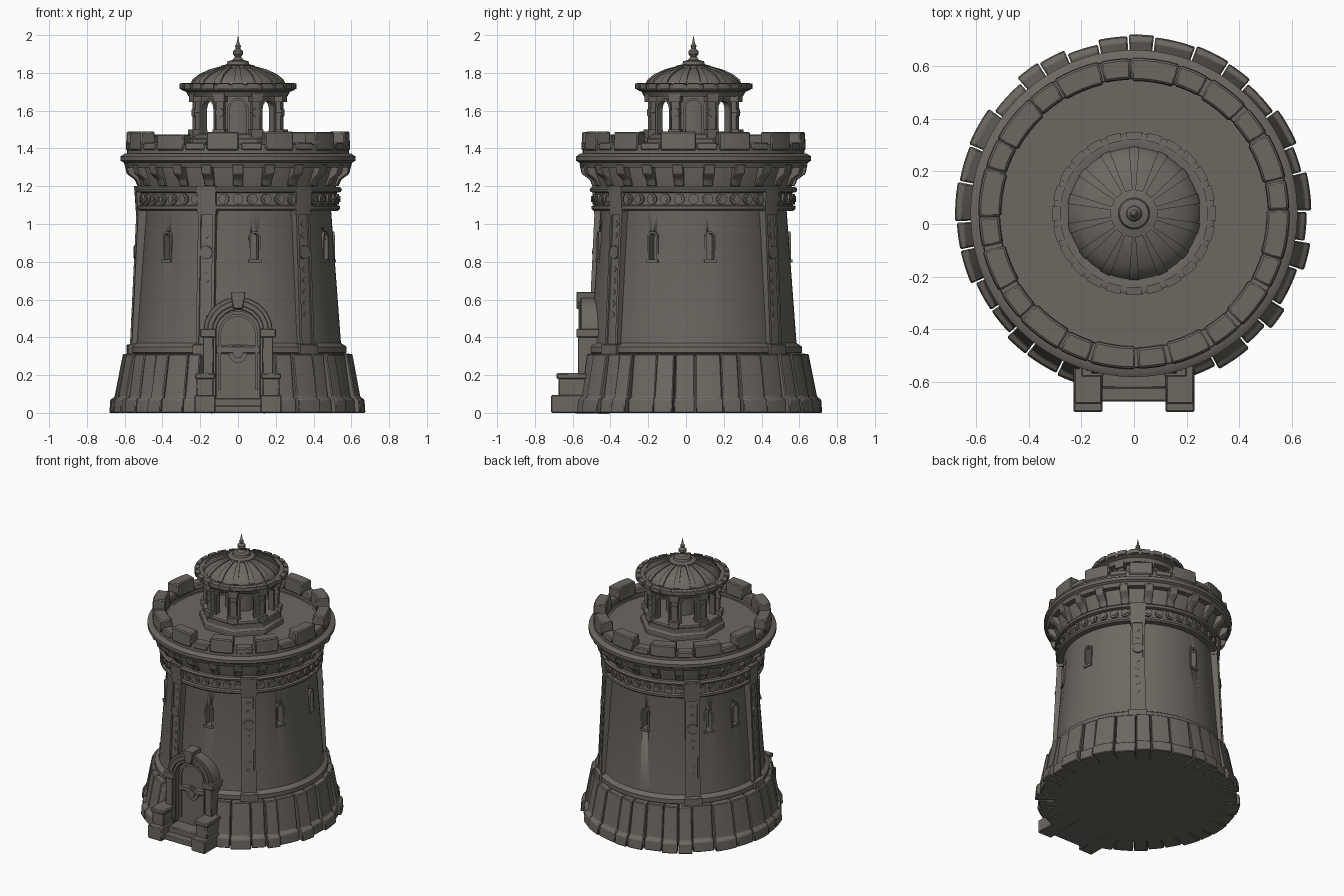
import bpy, bmesh, math, random
from mathutils import Matrix, Vector

random.seed(4)
CY = 0.04  # tower axis offset in y
cube = bpy.data.objects.get("Cube")
if cube:
    bpy.data.objects.remove(cube, do_unlink=True)

stone = bpy.data.materials.new("weathered_stone")
stone.use_nodes = True
COLOR = (0.150, 0.138, 0.120, 1)
stone.diffuse_color = COLOR
bsdf = next(n for n in stone.node_tree.nodes if n.type == 'BSDF_PRINCIPLED')
bsdf.inputs["Base Color"].default_value = COLOR
bsdf.inputs["Roughness"].default_value = 0.9


def finish(name, bm, bevel=0.0):
    bmesh.ops.remove_doubles(bm, verts=bm.verts, dist=1e-5)
    bmesh.ops.recalc_face_normals(bm, faces=bm.faces)
    mesh = bpy.data.meshes.new(name)
    bm.to_mesh(mesh)
    bm.free()
    mesh.materials.append(stone)
    ob = bpy.data.objects.new(name, mesh)
    bpy.context.collection.objects.link(ob)
    bpy.ops.object.select_all(action='DESELECT')
    ob.select_set(True)
    bpy.context.view_layer.objects.active = ob
    bpy.ops.object.shade_smooth_by_angle(angle=math.radians(35))
    if bevel:
        mod = ob.modifiers.new("worn_edges", 'BEVEL')
        mod.width = bevel
        mod.segments = 1
    return ob


def polar(r, deg, z):
    a = math.radians(deg)
    return Vector((r * math.sin(a), CY - r * math.cos(a), z))


def lathe(bm, profile, steps=96, closed=False):
    """Full turn of an (r, z) profile around the tower axis."""
    rings = [[bm.verts.new(polar(r, 360 * i / steps, z)) for r, z in profile] for i in range(steps)]
    n = len(profile)
    for i in range(steps):
        a, b = rings[i], rings[(i + 1) % steps]
        for j in range(n if closed else n - 1):
            k = (j + 1) % n
            bm.faces.new((a[j], b[j], b[k], a[k]))


def arc_block(bm, mid, width, profile, steps=4):
    """Part turn of a closed (r, z) profile, angles from the front."""
    rings = [[bm.verts.new(polar(r, mid + width * (i / steps - 0.5), z)) for r, z in profile]
             for i in range(steps + 1)]
    n = len(profile)
    for a, b in zip(rings, rings[1:]):
        for j in range(n):
            k = (j + 1) % n
            bm.faces.new((a[j], b[j], b[k], a[k]))
    bm.faces.new(rings[0])
    bm.faces.new(rings[-1][::-1])


def prism(bm, outline, r0, r1, deg=0):
    """Upright (x, z) outline pushed outward from r0 to r1, facing angle deg."""
    turn = Matrix.Translation((0, CY, 0)) @ Matrix.Rotation(math.radians(deg), 4, 'Z')
    a = [bm.verts.new(turn @ Vector((x, -r0, z))) for x, z in outline]
    b = [bm.verts.new(turn @ Vector((x, -r1, z))) for x, z in outline]
    n = len(a)
    for j in range(n):
        k = (j + 1) % n
        bm.faces.new((a[j], a[k], b[k], b[j]))
    bm.faces.new(a)
    bm.faces.new(b[::-1])


def box(bm, x0, x1, z0, z1, r0, r1, deg=0):
    prism(bm, [(x0, z0), (x1, z0), (x1, z1), (x0, z1)], r0, r1, deg)


def arch(w, z0, spring, n=10):
    """Points of an arched outline of half width w, going right to left."""
    pts = [(w * math.cos(math.pi * i / n), spring + w * math.sin(math.pi * i / n)) for i in range(n + 1)]
    return [(w, z0)] + pts + [(-w, z0)]


def arch_frame(bm, outer, inner, z0, spring, r0, r1, deg=0):
    prism(bm, arch(outer, z0, spring) + arch(inner, z0, spring)[::-1], r0, r1, deg)


def disc(bm, radius, z, r0, r1, deg, n=12):
    prism(bm, [(radius * math.cos(math.tau * i / n), z + radius * math.sin(math.tau * i / n))
               for i in range(n)], r0, r1, deg)


def wall_r(z):
    return 0.545 - 0.052 * (z - 0.37) / 0.70


PILASTERS = (-84, -18, 40, 140, 222)
WINDOWS = (-47, 10, 65, 100, 186, 235, 258)

# Tower body with its deck, slit windows cut in
bm = bmesh.new()
lathe(bm, [(0, 0), (0.55, 0), (0.55, 0.30), (0.575, 0.32), (0.575, 0.35), (0.545, 0.37),
           (0.493, 1.07), (0.52, 1.20), (0.56, 1.31), (0.56, 1.37), (0, 1.37)])
tower = finish("tower_body", bm)
bm = bmesh.new()
for a in WINDOWS:
    prism(bm, arch(0.02, 0.81, 0.93), 0.45, 0.6, a)
cutter = finish("window_cutter", bm)
cutter.hide_render = True
cut = tower.modifiers.new("slits", 'BOOLEAN')
cut.object = cutter
cut.solver = 'EXACT'
bpy.context.view_layer.objects.active = tower
bpy.ops.object.modifier_apply(modifier=cut.name)
bpy.data.objects.remove(cutter, do_unlink=True)

# Window surrounds
bm = bmesh.new()
for a in WINDOWS:
    arch_frame(bm, 0.031, 0.02, 0.81, 0.93, 0.48, 0.515, a)
    box(bm, -0.034, 0.034, 0.795, 0.812, 0.48, 0.522, a)
finish("window_surrounds", bm)

# Sloping base slabs, uneven widths, open at the doorway
bm = bmesh.new()
angle = 19.0
while angle < 340:
    w = min(random.uniform(8, 14), 341 - angle)
    d = random.choice((-0.018, 0.0, 0.006))
    arc_block(bm, angle + w / 2, w - 0.5, [(0.5, 0), (0.675 + d, 0), (0.67 + d, 0.07), (0.648 + d, 0.085),
                                           (0.606 + d / 2, 0.312), (0.5, 0.318)])
    angle += w
finish("base_slabs", bm, 0.005)

# Pilasters with medallions and hanging ornaments
bm = bmesh.new()
for a in PILASTERS:
    arc_block(bm, a, 10, [(0.46, 0.3), (0.568, 0.3), (0.528, 1.09), (0.46, 1.09)])
    for s in (-4.2, 4.2):
        arc_block(bm, a + s, 1.6, [(0.5, 0.36), (0.572, 0.36), (0.538, 1.07), (0.48, 1.07)], 1)
    arc_block(bm, a, 12, [(0.5, 0.3), (0.59, 0.3), (0.59, 0.36), (0.5, 0.38)])
    arc_block(bm, a, 11, [(0.46, 1.05), (0.54, 1.05), (0.55, 1.20), (0.46, 1.20)])
    disc(bm, 0.036, 0.85, 0.5, 0.553, a)
    for z in (0.52, 0.58, 0.64, 0.70, 0.76, 0.94, 1.0):
        disc(bm, 0.016, z, 0.5, 0.567 - 0.05 * (z - 0.37), a, 4)
finish("pilasters", bm)

# Beaded frieze between two mouldings
bm = bmesh.new()
lathe(bm, [(0.46, 1.07), (0.53, 1.07), (0.54, 1.08), (0.54, 1.095), (0.523, 1.10), (0.523, 1.165),
           (0.545, 1.17), (0.55, 1.185), (0.54, 1.195), (0.46, 1.2)], closed=True)
for i in range(44):
    disc(bm, 0.028, 1.132, 0.5, 0.536, i * 360 / 44)
    disc(bm, 0.016, 1.132, 0.5, 0.542, i * 360 / 44, 8)
finish("frieze", bm)

# Corbels under the gallery
bm = bmesh.new()
for i in range(22):
    arc_block(bm, i * 360 / 22, 5.6, [(0.48, 1.20), (0.535, 1.20), (0.55, 1.235), (0.592, 1.265),
                                      (0.604, 1.315), (0.48, 1.315)], 2)
finish("corbels", bm, 0.004)

# Gallery cornice and parapet
bm = bmesh.new()
lathe(bm, [(0.5, 1.30), (0.595, 1.30), (0.605, 1.325), (0.622, 1.335), (0.622, 1.358),
           (0.60, 1.372), (0.5, 1.372)], closed=True)
lathe(bm, [(0.512, 1.36), (0.588, 1.36), (0.585, 1.42), (0.515, 1.42)], closed=True)
finish("cornice_and_parapet", bm)
bm = bmesh.new()
for i in range(12):
    w = random.uniform(15, 19)
    top = random.choice((1.475, 1.488, 1.49))
    arc_block(bm, -8 + 30 * i, w, [(0.503, 1.39), (0.594, 1.39), (0.59, top), (0.507, top)])
    arc_block(bm, 7 + 30 * i, 11, [(0.508, 1.39), (0.592, 1.39), (0.588, 1.432), (0.513, 1.432)])
finish("merlons", bm, 0.007)

# Doorway: arch, jambs, keystone, door leaf with boss
bm = bmesh.new()
arch_frame(bm, 0.185, 0.115, 0.08, 0.43, 0.42, 0.598)
arch_frame(bm, 0.165, 0.135, 0.08, 0.43, 0.42, 0.608)
for s in (-1, 1):
    x = s * 0.158
    box(bm, x - 0.042, x + 0.042, 0.08, 0.21, 0.42, 0.62)
    box(bm, x - 0.028, x + 0.028, 0.20, 0.41, 0.42, 0.612)
    box(bm, x - 0.042, x + 0.042, 0.40, 0.445, 0.42, 0.62)
prism(bm, [(-0.025, 0.55), (0.025, 0.55), (0.04, 0.64), (-0.04, 0.64)], 0.45, 0.62)
finish("door_arch", bm, 0.004)
bm = bmesh.new()
prism(bm, arch(0.12, 0.08, 0.42), 0.42, 0.56)
arch_frame(bm, 0.105, 0.09, 0.12, 0.42, 0.5, 0.568)
disc(bm, 0.05, 0.315, 0.5, 0.57, 0, 16)
disc(bm, 0.028, 0.315, 0.5, 0.58, 0, 6)
finish("door_leaf", bm)

# Entrance steps and side blocks
bm = bmesh.new()
box(bm, -0.14, 0.14, 0, 0.04, 0.45, 0.715)
box(bm, -0.14, 0.14, 0, 0.08, 0.45, 0.665)
for s in (-1, 1):
    x = s * 0.175
    box(bm, x - 0.056, x + 0.056, 0, 0.095, 0.48, 0.755)
    box(bm, x - 0.046, x + 0.046, 0.09, 0.19, 0.55, 0.715)
    box(bm, x - 0.053, x + 0.053, 0.18, 0.21, 0.55, 0.725)
finish("entrance_steps", bm, 0.006)

# Lantern: octagonal base, arched panels, corner columns, inner core
bm = bmesh.new()
lathe(bm, [(0, 1.36), (0.285, 1.36), (0.285, 1.40), (0.265, 1.41), (0.265, 1.45), (0.275, 1.455),
           (0.275, 1.47), (0.24, 1.48), (0, 1.48)], 8)
bmesh.ops.rotate(bm, verts=bm.verts, cent=(0, CY, 0), matrix=Matrix.Rotation(math.pi / 8, 3, 'Z'))
finish("lantern_base", bm, 0.004)
bm = bmesh.new()
for i in range(8):
    a = 45 * i
    prism(bm, [(-0.09, 1.47), (-0.09, 1.70), (0.09, 1.70), (0.09, 1.47)] + arch(0.046, 1.47, 1.61),
          0.185, 0.218, a)
    arch_frame(bm, 0.056, 0.043, 1.47, 1.61, 0.19, 0.228, a)
    c = a + 22.5
    box(bm, -0.034, 0.034, 1.46, 1.50, 0.19, 0.272, c)
    box(bm, -0.022, 0.022, 1.49, 1.66, 0.19, 0.252, c)
    box(bm, -0.032, 0.032, 1.645, 1.69, 0.19, 0.268, c)
    disc(bm, 0.024, 1.59, 0.2, 0.258, c, 8)
finish("lantern_arcade", bm)
bm = bmesh.new()
lathe(bm, [(0, 1.47), (0.11, 1.47), (0.11, 1.72), (0, 1.72)], 32)
finish("lantern_core", bm)

# Lantern roof: cornice, ribbed dome, finial
dome = [(0.25, 1.735), (0.24, 1.757), (0.205, 1.785), (0.15, 1.81), (0.085, 1.828)]
bm = bmesh.new()
lathe(bm, [(0, 1.675), (0.262, 1.675), (0.275, 1.70), (0.30, 1.71), (0.306, 1.72), (0.306, 1.737),
           (0.285, 1.742)] + dome + [(0, 1.83)], 64)
finish("dome", bm)
bm = bmesh.new()
under = [(r * 0.9, z - 0.03) for r, z in reversed(dome)]
for i in range(14):
    arc_block(bm, i * 360 / 14, 9, [(r + 0.004, z + 0.008) for r, z in dome] + under, 2)
for i in range(24):
    arc_block(bm, i * 15, 11, [(0.28, 1.712), (0.311, 1.716), (0.311, 1.744), (0.28, 1.747)], 2)
finish("dome_ribs", bm)
bm = bmesh.new()
lathe(bm, [(0, 1.81), (0.088, 1.81), (0.09, 1.838), (0.06, 1.845), (0.055, 1.862), (0.03, 1.868),
           (0.016, 1.885), (0.027, 1.90), (0.027, 1.915), (0.012, 1.93), (0.016, 1.942),
           (0.008, 1.955), (0, 2.0)], 24)
finish("finial", bm)
